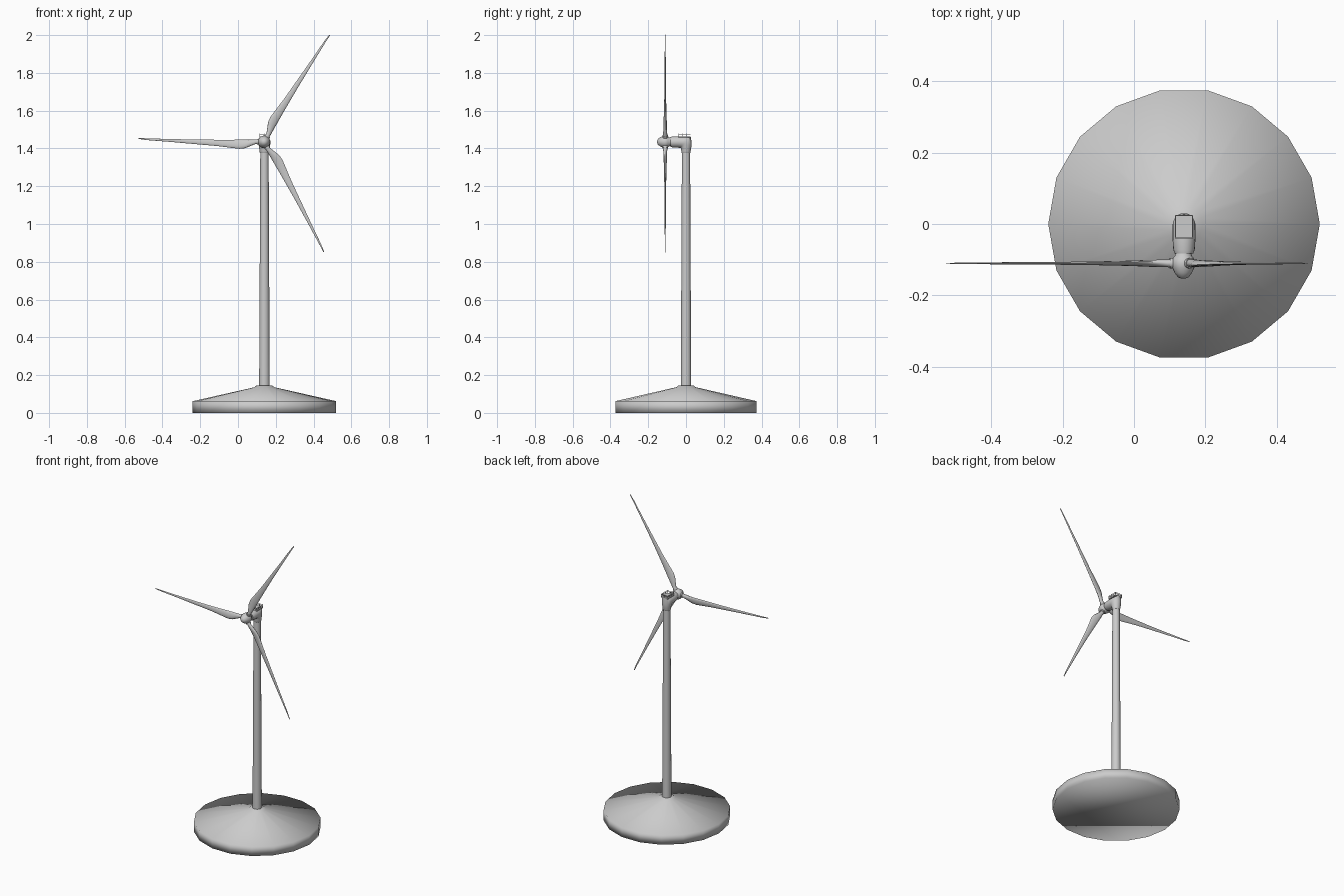
import bpy, bmesh, math
from mathutils import Vector, Matrix

if "Cube" in bpy.data.objects:
    bpy.data.objects.remove(bpy.data.objects["Cube"])

CX = 0.14                              # tower axis
HUB = Vector((0.138, -0.11, 1.435))    # rotor centre


def finish(name, bm, angle=None):
    bmesh.ops.recalc_face_normals(bm, faces=bm.faces)
    me = bpy.data.meshes.new(name)
    bm.to_mesh(me)
    bm.free()
    ob = bpy.data.objects.new(name, me)
    bpy.context.collection.objects.link(ob)
    for o in bpy.context.selected_objects:
        o.select_set(False)
    ob.select_set(True)
    bpy.context.view_layer.objects.active = ob
    if angle is None:
        bpy.ops.object.shade_smooth()
    elif angle > 0:
        bpy.ops.object.shade_smooth_by_angle(angle=math.radians(angle))
    return ob


def loft(name, rings, angle=None):
    """Skin a list of point rings and cap both ends."""
    bm = bmesh.new()
    vs = [[bm.verts.new(p) for p in r] for r in rings]
    n = len(vs[0])
    for a, b in zip(vs, vs[1:]):
        for i in range(n):
            j = (i + 1) % n
            bm.faces.new((a[i], a[j], b[j], b[i]))
    bm.faces.new(vs[0])
    bm.faces.new(vs[-1])
    return finish(name, bm, angle)


def ring(c, u, v, ru, rv, n):
    c, u, v = Vector(c), Vector(u), Vector(v)
    return [c + u * ru * math.cos(2 * math.pi * i / n) + v * rv * math.sin(2 * math.pi * i / n)
            for i in range(n)]


def lathe_z(name, prof, n, angle=None):
    return loft(name, [ring((CX, 0, z), (1, 0, 0), (0, 1, 0), r, r, n) for r, z in prof], angle)


# base, tower and top collar
lathe_z("base", [(0.38, 0), (0.38, 0.062), (0.052, 0.136), (0.042, 0.145)], 18)
lathe_z("tower", [(0.028, 0.13), (0.022, 1.39)], 18, 40)
lathe_z("tower_collar", [(0.022, 1.375), (0.025, 1.379), (0.025, 1.397), (0.022, 1.40)], 18, 40)

# elbow-shaped nacelle: (y, z, tilt in degrees, half width, half height)
path = [(-0.082, 1.435, 0, 0.026, 0.026), (-0.072, 1.434, 0, 0.030, 0.029),
        (-0.042, 1.434, 0, 0.032, 0.030), (-0.018, 1.433, 22, 0.032, 0.033),
        (-0.002, 1.431, 45, 0.032, 0.040), (0.001, 1.414, 70, 0.030, 0.031),
        (0.0, 1.398, 90, 0.027, 0.027), (0.0, 1.388, 90, 0.025, 0.025)]
rings = []
for y, z, t, w, h in path:
    t = math.radians(t)
    rings.append(ring((CX, y, z), (1, 0, 0), (0, math.sin(t), math.cos(t)), w, h, 20))
loft("nacelle", rings, 50)

# spinner hub: (radius, y)
hub = [(0.005, -0.153), (0.015, -0.149), (0.024, -0.137), (0.031, -0.122), (0.033, -0.109),
       (0.030, -0.096), (0.023, -0.088), (0.022, -0.074)]
loft("hub", [ring((HUB.x, y, HUB.z), (1, 0, 0), (0, 0, 1), r, r, 20) for r, y in hub], 50)

# blades: (distance, leading offset, trailing offset, thickness, twist)
sections = [(0.025, -0.012, 0.012, 0.024, 0), (0.045, -0.011, 0.013, 0.022, 4),
            (0.075, -0.010, 0.026, 0.019, 12), (0.10, -0.009, 0.037, 0.017, 12),
            (0.13, -0.008, 0.041, 0.014, 10), (0.18, -0.006, 0.036, 0.012, 8),
            (0.25, -0.004, 0.029, 0.010, 6), (0.35, -0.002, 0.023, 0.008, 4),
            (0.50, -0.001, 0.014, 0.006, 2), (0.62, -0.001, 0.008, 0.004, 1),
            (0.664, -0.002, 0.003, 0.002, 0)]
for k in range(3):
    a = math.radians(58.4 + 120 * k)
    d = Vector((math.cos(a), 0, math.sin(a)))
    side = Vector((-math.sin(a), 0, math.cos(a)))
    rings = []
    for s, lo, hi, th, tw in sections:
        rot = Matrix.Rotation(math.radians(tw), 3, d)
        c = HUB + d * s + side * (lo + hi) / 2
        rings.append(ring(c, rot @ side, rot @ Vector((0, 1, 0)), (hi - lo) / 2, th / 2, 12))
    loft(f"blade_{k + 1}", rings, 60)
    # root collar
    loft(f"blade_collar_{k + 1}",
         [ring(HUB + d * s, side, (0, 1, 0), 0.0145, 0.0145, 16) for s in (0.015, 0.038)], 40)


def box(bm, lo, hi):
    lo, hi = Vector(lo), Vector(hi)
    m = Matrix.Translation((lo + hi) / 2) @ Matrix.Diagonal((*(hi - lo), 1))
    bmesh.ops.create_cube(bm, size=1, matrix=m)


# service deck with railing on the nacelle roof
X0, X1, Y0, Y1 = CX - 0.025, CX + 0.025, -0.04, 0.025
bm = bmesh.new()
box(bm, (X0, Y0, 1.458), (X1, Y1, 1.464))
finish("deck", bm, 0)

bm = bmesh.new()
t = 0.0012
posts = [(x, Y0 + (Y1 - Y0) * i / 3) for x in (X0 + t, X1 - t) for i in range(4)]
posts += [(CX, Y0 + t), (CX, Y1 - t)]
for x, y in posts:
    y = min(max(y, Y0 + t), Y1 - t)
    box(bm, (x - t, y - t, 1.463), (x + t, y + t, 1.480))
for z in (1.471, 1.478):
    for x in (X0 + t, X1 - t):
        box(bm, (x - t, Y0, z), (x + t, Y1, z + 0.002))
    for y in (Y0 + t, Y1 - t):
        box(bm, (X0, y - t, z), (X1, y + t, z + 0.002))
finish("railing", bm, 0)
